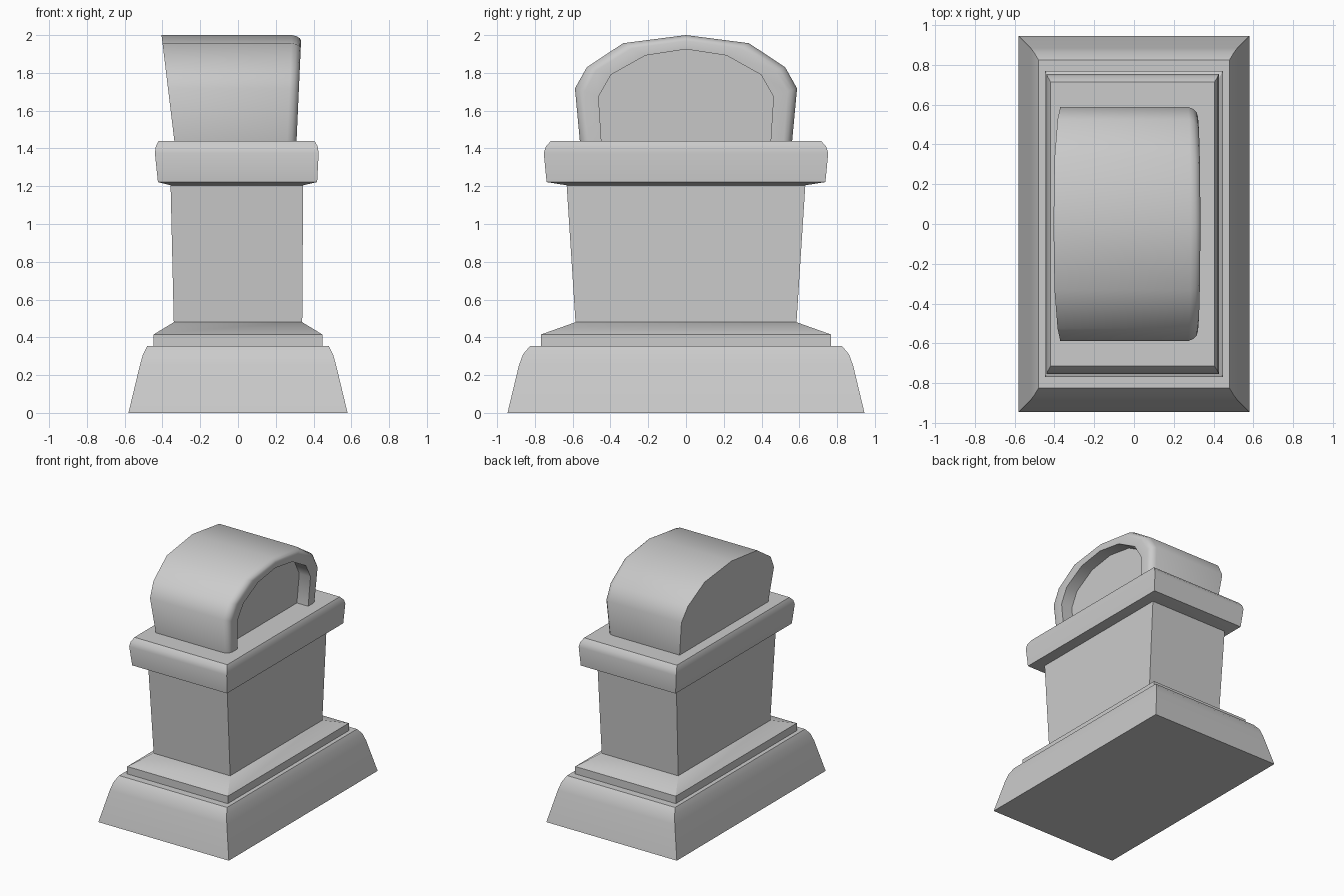
import bpy, bmesh

if "Cube" in bpy.data.objects:
    bpy.data.objects.remove(bpy.data.objects["Cube"])


def finish(name, bm, angle=0.6):
    bmesh.ops.recalc_face_normals(bm, faces=bm.faces)
    mesh = bpy.data.meshes.new(name)
    bm.to_mesh(mesh)
    bm.free()
    obj = bpy.data.objects.new(name, mesh)
    bpy.context.collection.objects.link(obj)
    bpy.ops.object.select_all(action='DESELECT')
    obj.select_set(True)
    bpy.context.view_layer.objects.active = obj
    bpy.ops.object.shade_smooth_by_angle(angle=angle)
    return obj


def rect_stack(name, levels):
    """Stack of rectangles: (z, left x, right x, half depth), capped at both ends."""
    bm = bmesh.new()
    rings = [[bm.verts.new(p) for p in
              ((x0, -y, z), (x1, -y, z), (x1, y, z), (x0, y, z))]
             for z, x0, x1, y in levels]
    for a, b in zip(rings, rings[1:]):
        for i in range(4):
            j = (i + 1) % 4
            bm.faces.new((a[i], a[j], b[j], b[i]))
    bm.faces.new(rings[0][::-1])
    bm.faces.new(rings[-1])
    return finish(name, bm)


# Stone plinth, column and slab
rect_stack("base", [(0, -.58, .58, .945), (.25, -.52, .52, .885),
                    (.31, -.503, .503, .863), (.355, -.48, .48, .825)])
rect_stack("step", [(.355, -.447, .447, .768), (.415, -.447, .447, .768),
                    (.48, -.34, .34, .585)])
rect_stack("column", [(.48, -.34, .34, .585), (1.21, -.357, .345, .632)])
rect_stack("slab", [(1.205, -.357, .345, .632), (1.222, -.424, .419, .738),
                    (1.375, -.44, .427, .753), (1.41, -.435, .422, .742),
                    (1.44, -.42, .405, .715)])

# Arched headstone: half profiles (y, z), mirrored in y
half_outer = [(.562, 1.44), (.588, 1.718), (.525, 1.83), (.333, 1.957)]
half_inner = [(.448, 1.44), (.463, 1.675), (.397, 1.79), (.215, 1.892)]


def mirror_arch(half, top):
    return half + [(0, top)] + [(-y, z) for y, z in reversed(half)]


outer = mirror_arch(half_outer, 2.0)
inner = mirror_arch(half_inner, 1.925)


def back(z):
    return -.337 - .121 * (z - 1.44)


def front(z):
    return .31 + .045 * (z - 1.44)


# Rings from back to recessed panel: (inset 0..1, x offset from the front, None = back)
bm = bmesh.new()
rings = []
for inset, offset in [(0, None), (0, -.05), (.08, -.025), (.22, -.007),
                      (.4, 0), (1, 0), (1, -.1)]:
    ring = []
    for (y0, z0), (y1, z1) in zip(outer, inner):
        y, z = y0 + (y1 - y0) * inset, z0 + (z1 - z0) * inset
        x = back(z) if offset is None else front(z) + offset
        ring.append(bm.verts.new((x, y, z)))
    rings.append(ring)
for a, b in zip(rings, rings[1:]):
    for i in range(len(a) - 1):
        bm.faces.new((a[i], a[i + 1], b[i + 1], b[i]))
bm.faces.new(rings[0])
bm.faces.new(rings[-1])
finish("headstone", bm, 0.75)
